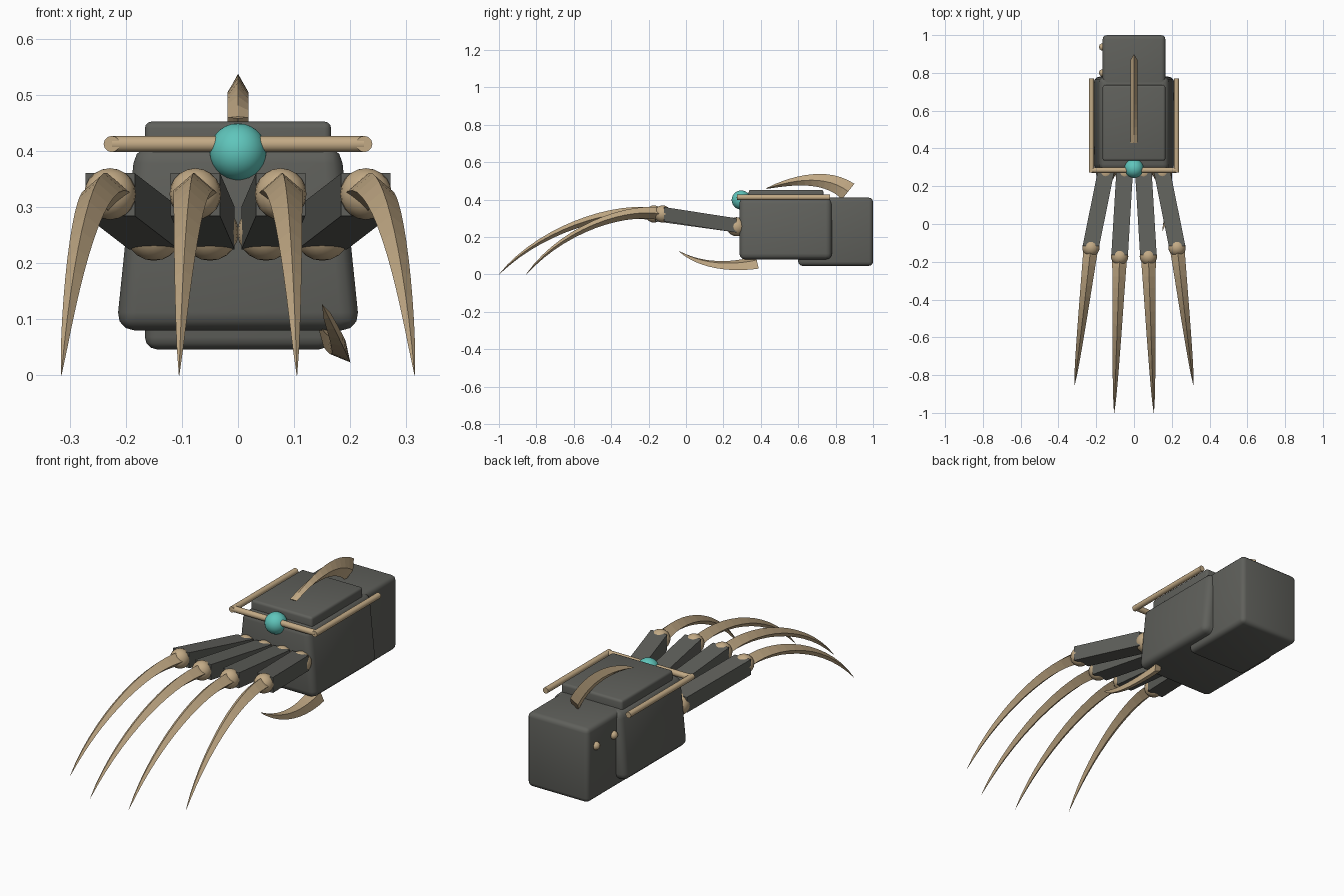
import bpy, bmesh, math
from mathutils import Vector

if "Cube" in bpy.data.objects:
    bpy.data.objects.remove(bpy.data.objects["Cube"])


def material(name, rgb):
    m = bpy.data.materials.new(name)
    m.diffuse_color = (*rgb, 1)
    m.use_nodes = True
    m.node_tree.nodes["Principled BSDF"].inputs["Base Color"].default_value = m.diffuse_color
    return m


GREY = material("dark_grey", (0.115, 0.117, 0.105))
TAN = material("tan_bone", (0.54, 0.40, 0.235))
TEAL = material("teal", (0.115, 0.56, 0.50))


def add_object(name, bm, mat, smooth=False):
    bmesh.ops.recalc_face_normals(bm, faces=bm.faces)
    me = bpy.data.meshes.new(name)
    bm.to_mesh(me)
    bm.free()
    me.materials.append(mat)
    ob = bpy.data.objects.new(name, me)
    bpy.context.collection.objects.link(ob)
    if smooth:
        bpy.context.view_layer.objects.active = ob
        ob.select_set(True)
        bpy.ops.object.shade_smooth_by_angle(angle=math.radians(35))
        ob.select_set(False)
    return ob


def loft(name, rings, mat):
    """Skin a list of equal-sized rings and cap both ends."""
    bm = bmesh.new()
    rows = [[bm.verts.new(p) for p in r] for r in rings]
    n = len(rows[0])
    for a, b in zip(rows, rows[1:]):
        for i in range(n):
            j = (i + 1) % n
            bm.faces.new((a[i], a[j], b[j], b[i]))
    bm.faces.new(rows[0])
    bm.faces.new(rows[-1])
    return add_object(name, bm, mat)


def rounded_box(name, y0, y1, z0, z1, half_low, half_high, bevel):
    """Box that can narrow towards the top, with rounded edges."""
    bm = bmesh.new()
    bmesh.ops.create_cube(bm, size=1)
    for v in bm.verts:
        half = half_high if v.co.z > 0 else half_low
        v.co = (math.copysign(half, v.co.x), y1 if v.co.y > 0 else y0,
                z1 if v.co.z > 0 else z0)
    bmesh.ops.bevel(bm, geom=bm.edges[:], offset=bevel, segments=3,
                    profile=0.5, affect='EDGES')
    return add_object(name, bm, GREY, True)


def ball(name, centre, r, mat, seg=20):
    bm = bmesh.new()
    bmesh.ops.create_uvsphere(bm, u_segments=seg, v_segments=seg // 2, radius=r)
    bmesh.ops.translate(bm, verts=bm.verts, vec=centre)
    return add_object(name, bm, mat, True)


def rod(name, a, b, r):
    a, b = Vector(a), Vector(b)
    bm = bmesh.new()
    bmesh.ops.create_cone(bm, cap_ends=True, segments=12, radius1=r, radius2=r,
                          depth=(b - a).length)
    rot = (b - a).to_track_quat('Z', 'Y')
    for v in bm.verts:
        v.co = rot @ v.co + (a + b) / 2
    return add_object(name, bm, TAN, True)


def claw(name, ctrl, side, width, thick, steps=12):
    """Diamond-section claw along a cubic curve; width and thick are
    functions of the position along it (0 base, 1 tip)."""
    p = [Vector(c) for c in ctrl]
    side = Vector(side).normalized()
    rings = []
    for k in range(steps + 1):
        t = k / steps
        s = 1 - t
        c = p[0]*s**3 + p[1]*3*s*s*t + p[2]*3*s*t*t + p[3]*t**3
        tan = (p[1]-p[0])*s*s + (p[2]-p[1])*2*s*t + (p[3]-p[2])*t*t
        up = side.cross(tan).normalized()
        w, h = width(t), thick(t)
        rings.append([c + side*w, c + up*h, c - side*w, c - up*h])
    return loft(name, rings, TAN)


# Hand body, lid and wrist cuff
rounded_box("palm", 0.285, 0.78, 0.08, 0.41, 0.217, 0.183, 0.032)
rounded_box("palm_lid", 0.335, 0.735, 0.37, 0.452, 0.166, 0.166, 0.012)
rounded_box("wrist_cuff", 0.6, 1.0, 0.046, 0.41, 0.166, 0.166, 0.022)

# Rail around the palm, gem and cuff studs
rod("front_rail", (-0.225, 0.285, 0.412), (0.225, 0.285, 0.412), 0.0145)
for sx, tag in ((-1, "left"), (1, "right")):
    rod(f"{tag}_rail", (sx*0.225, 0.272, 0.412), (sx*0.225, 0.77, 0.412), 0.0145)
ball("gem", (0, 0.295, 0.398), 0.051, TEAL, 28)
for i, y in enumerate((0.80, 0.937)):
    ball(f"cuff_stud_{i + 1}", (-0.166, y, 0.31), 0.02, TAN, 14)

# Fingers: knuckle, segment, joint and claw; mirrored pairs
FINGERS = (("inner", 0.05, 0.076, -0.172, 0.105, -1.0),
           ("outer", 0.15, 0.228, -0.125, 0.315, -0.855))
for sx, tag in ((-1, "left"), (1, "right")):
    for kind, xk, xj, yj, xt, yt in FINGERS:
        name = f"{tag}_{kind}"
        ball(f"{name}_knuckle", (sx*xk, 0.27, 0.255), 0.051, TAN)
        ball(f"{name}_joint", (sx*xj, yj, 0.323), 0.046, TAN)
        rings = []
        for x, y, z in ((xk, 0.27, 0.262), (xj, yj + 0.008, 0.322)):
            rings.append([(sx*x + a*0.044, y, z + b*0.038)
                          for a, b in ((-1, -1), (1, -1), (1, 1), (-1, 1))])
        loft(f"{name}_finger", rings, GREY)

        def along(f, z):
            return (sx*(xj + (xt - xj)*f), yj + (yt - yj)*f, z)
        claw(f"{name}_claw",
             (along(0, 0.322), along(0.277, 0.362), along(0.735, 0.24), along(1, 0.0)),
             (1, 0, 0),
             lambda t: 0.039*(1 - t)**0.75 + 0.0005,
             lambda t: 0.034*(1 - t)**0.75 + 0.0005, 14)

# Hook on top of the lid
claw("top_hook",
     ((0, 0.867, 0.443), (0, 0.76, 0.528), (0, 0.60, 0.515), (0, 0.43, 0.459)),
     (1, 0, 0), lambda t: 0.019,
     lambda t: 0.051*(1 - t)**0.8 + 0.002)

# Thumb claw under the palm
claw("thumb_claw",
     ((0.168, 0.378, 0.064), (0.184, 0.25, 0.036), (0.188, 0.08, 0.04), (0.15, -0.04, 0.126)),
     (0.76, 0, 0.65), lambda t: 0.02*(1 - t)**0.4 + 0.0005,
     lambda t: 0.044*(1 - t)**0.8 + 0.0005)
